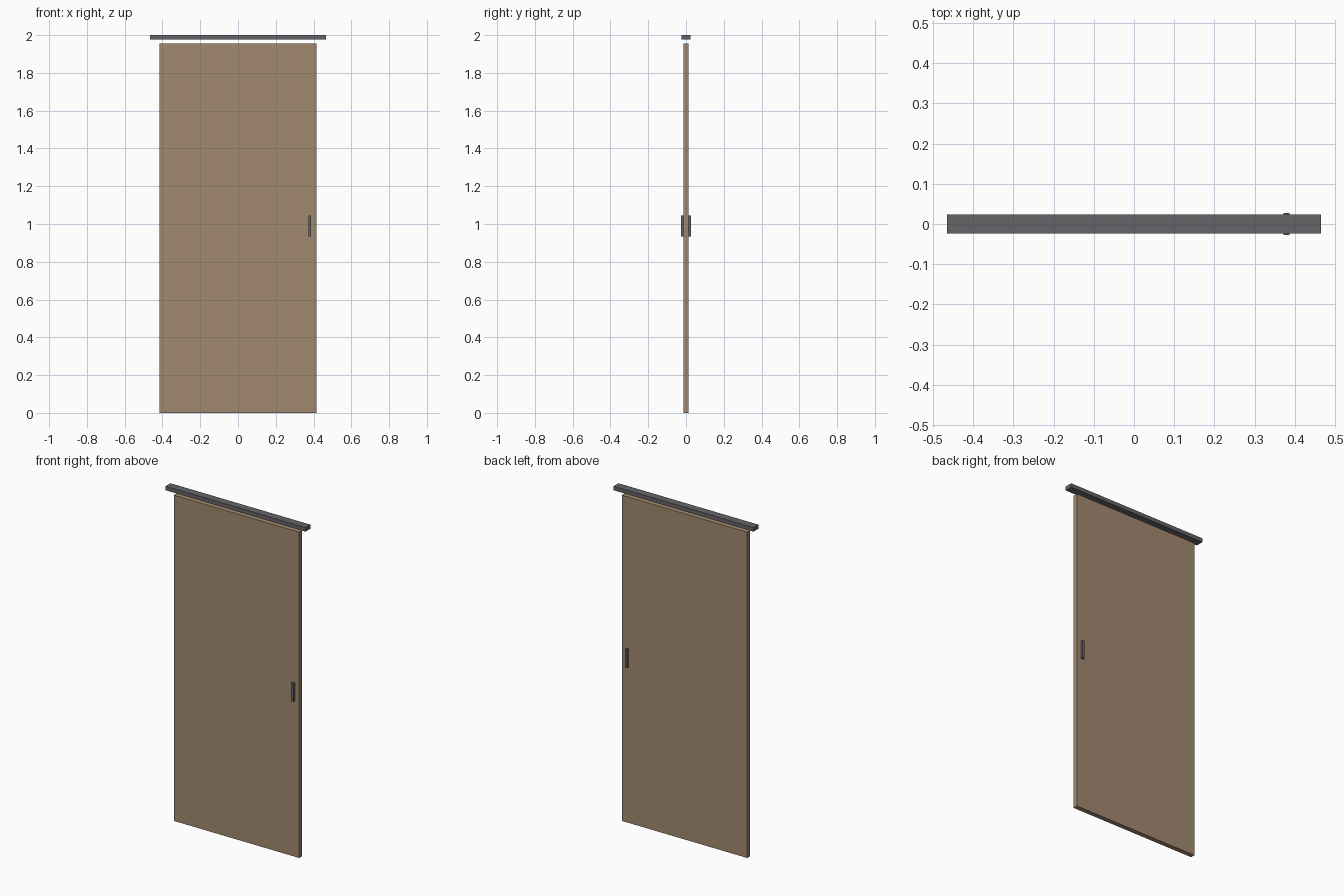
import bpy

if "Cube" in bpy.data.objects:
    bpy.data.objects.remove(bpy.data.objects["Cube"])


def material(name, color):
    m = bpy.data.materials.new(name)
    m.diffuse_color = color
    m.use_nodes = True
    m.node_tree.nodes["Principled BSDF"].inputs["Base Color"].default_value = m.diffuse_color
    return m


def box(name, lo, hi, mat):
    """Axis-aligned box between two corners."""
    bpy.ops.mesh.primitive_cube_add(size=1, location=[(a + b) / 2 for a, b in zip(lo, hi)])
    ob = bpy.context.object
    ob.name = name
    ob.scale = [b - a for a, b in zip(lo, hi)]
    bpy.ops.object.transform_apply(location=False, rotation=False, scale=True)
    ob.data.materials.append(mat)
    return ob


wood = material("wood", (0.36, 0.25, 0.16, 1))
metal = material("dark_metal", (0.13, 0.13, 0.14, 1))

# Sliding door panel
box("door_panel", (-0.416, -0.014, 0), (0.416, 0.014, 1.956), wood)

# Overhead track, floating just above the panel
box("top_rail", (-0.465, -0.0235, 1.976), (0.465, 0.0235, 2.0), metal)

# Pull handle on each face
for name, side in (("front_handle", -1), ("back_handle", 1)):
    y0, y1 = sorted((side * 0.014, side * 0.027))
    box(name, (0.372, y0, 0.935), (0.387, y1, 1.045), metal)
